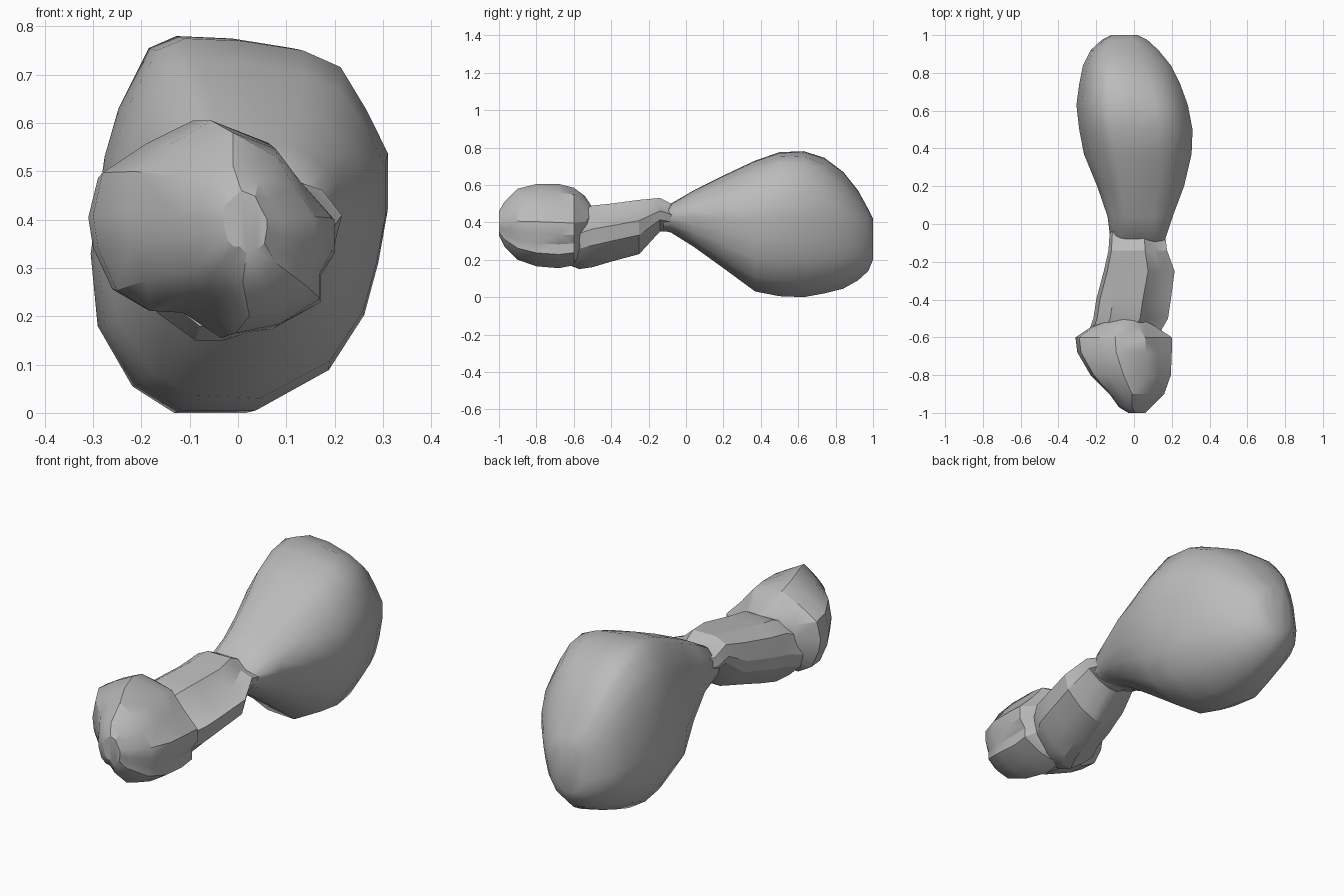
import bpy, bmesh, math

cube = bpy.data.objects.get("Cube")
if cube:
    bpy.data.objects.remove(cube, do_unlink=True)

# One plain grey for the whole model
grey = bpy.data.materials.new("plain grey")
grey.use_nodes = True
colour = (0.5, 0.5, 0.5, 1)
grey.diffuse_color = colour
grey.node_tree.nodes["Principled BSDF"].inputs["Base Color"].default_value = colour


def fit_to_box(points):
    """Scale an outline so that it spans -1 to 1 both ways."""
    xs, zs = zip(*points)
    def fit(value, values):
        low, high = min(values), max(values)
        return 2 * (value - low) / (high - low) - 1
    return [(fit(x, xs), fit(z, zs)) for x, z in points]


def loft(name, section, stations, sharp_angle):
    """Skin a cross-section through stations of (y, left, right, bottom, top, pinch).

    Pinch draws in the lower-left and upper-right corners of the section.
    """
    outline = fit_to_box(section)
    bm = bmesh.new()
    rings = []
    for y, x0, x1, z0, z1, pinch in stations:
        ring = []
        for u, v in outline:
            w = v * (1 - pinch * max(0, u * v))
            ring.append(bm.verts.new(((x0 + x1 + u * (x1 - x0)) / 2, y,
                                      (z0 + z1 + w * (z1 - z0)) / 2)))
        rings.append(ring)
    count = len(outline)
    for near, far in zip(rings, rings[1:]):
        for i in range(count):
            j = (i + 1) % count
            bm.faces.new((near[i], near[j], far[j], far[i]))
    # Close both ends, then split the skin into facets
    bm.faces.new(rings[0])
    bm.faces.new(rings[-1])
    bmesh.ops.triangulate(bm, faces=bm.faces[:])
    bmesh.ops.recalc_face_normals(bm, faces=bm.faces[:])
    mesh = bpy.data.meshes.new(name)
    bm.to_mesh(mesh)
    bm.free()
    mesh.materials.append(grey)
    part = bpy.data.objects.new(name, mesh)
    bpy.context.collection.objects.link(part)
    bpy.ops.object.select_all(action="DESELECT")
    part.select_set(True)
    bpy.context.view_layer.objects.active = part
    bpy.ops.object.shade_smooth_by_angle(angle=math.radians(sharp_angle))


# Large bulb at the back, its crown leaning to the right-hand side
bulb_section = [
    (-.12, .78), (0, .775), (.13, .755), (.21, .72), (.265, .63), (.31, .54),
    (.31, .42), (.29, .31), (.26, .2), (.185, .085), (.03, 0), (-.125, 0),
    (-.215, .055), (-.29, .18), (-.305, .33), (-.275, .53), (-.245, .63),
    (-.18, .755),
]
loft("rear_bulb", bulb_section, [
    (-.12, -.1, .14, .355, .43, 0),
    (-.08, -.125, .165, .345, .5, 0),
    (.04, -.14, .205, .27, .57, .15),
    (.2, -.195, .265, .155, .65, .15),
    (.37, -.265, .305, .03, .73, .05),
    (.5, -.29, .31, .005, .775, 0),
    (.63, -.305, .285, 0, .78, 0),
    (.74, -.29, .245, .02, .745, .1),
    (.84, -.27, .195, .045, .67, .2),
    (.92, -.23, .13, .09, .57, .25),
    (.975, -.17, .07, .14, .47, .2),
    (1, -.12, .02, .2, .42, 0),
], 40)

# Faceted neck with a shelf along its left side
neck_section = [
    (-.2, .35), (-.18, .45), (-.11, .5), (.05, .5), (.12, .41), (.2, .37),
    (.18, .28), (.1, .2), (.02, .16), (-.04, .16), (-.12, .22), (-.18, .28),
]
loft("neck", neck_section, [
    (.02, -.1, .14, .36, .5, 0),
    (-.06, -.13, .165, .35, .49, 0),
    (-.14, -.135, .175, .35, .53, 0),
    (-.25, -.16, .215, .23, .52, 0),
    (-.4, -.2, .195, .19, .5, 0),
    (-.5, -.215, .18, .16, .49, 0),
    (-.57, -.24, .14, .15, .46, 0),
    (-.65, -.2, .1, .18, .45, 0),
], 25)

# Lopsided head, flattened and undercut on its right cheek
head_section = [
    (-.31, .41), (-.29, .5), (-.2, .56), (-.1, .61), (.06, .57), (.12, .49),
    (.2, .4), (.2, .33), (.17, .28), (.17, .225), (.07, .17), (-.04, .15),
    (-.12, .2), (-.19, .2), (-.26, .245), (-.3, .34),
]
loft("head", head_section, [
    (-1, -.03, .06, .33, .46, 0),
    (-.97, -.08, .09, .27, .51, .2),
    (-.9, -.13, .16, .2, .58, .3),
    (-.8, -.23, .195, .165, .605, .3),
    (-.68, -.3, .2, .155, .605, .1),
    (-.6, -.31, .2, .17, .585, 0),
    (-.54, -.22, .11, .24, .54, 0),
    (-.5, -.1, .03, .4, .48, 0),
], 30)
